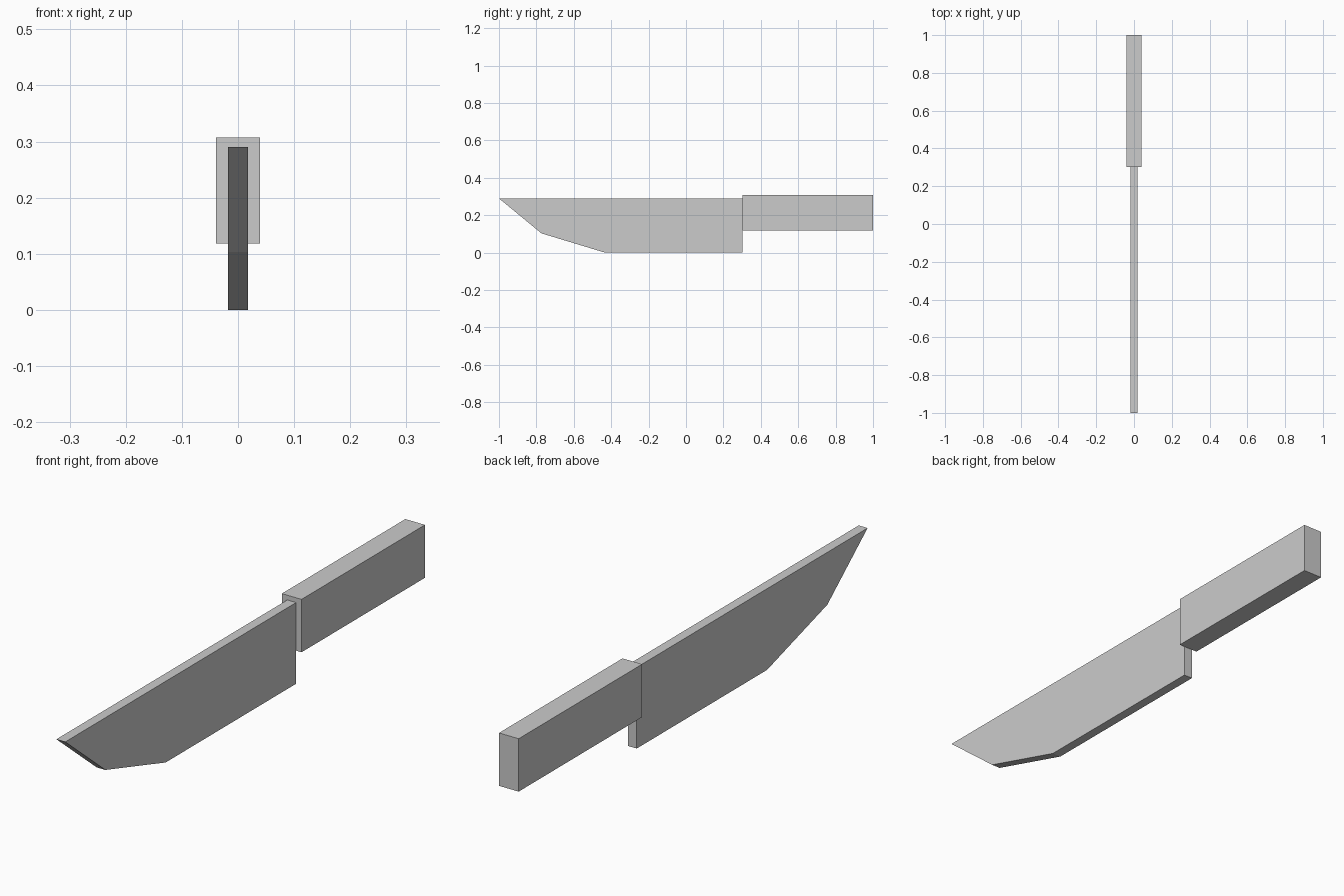
import bpy, bmesh

if "Cube" in bpy.data.objects:
    bpy.data.objects.remove(bpy.data.objects["Cube"])


def extrude_profile(name, profile, half_width):
    """Extrude a (y, z) outline symmetrically across x."""
    bm = bmesh.new()
    face = bm.faces.new([bm.verts.new((-half_width, y, z)) for y, z in profile])
    result = bmesh.ops.extrude_face_region(bm, geom=[face])
    verts = [v for v in result["geom"] if isinstance(v, bmesh.types.BMVert)]
    bmesh.ops.translate(bm, verts=verts, vec=(2 * half_width, 0, 0))
    bmesh.ops.recalc_face_normals(bm, faces=bm.faces)
    mesh = bpy.data.meshes.new(name)
    bm.to_mesh(mesh)
    bm.free()
    obj = bpy.data.objects.new(name, mesh)
    bpy.context.collection.objects.link(obj)
    return obj


# Blade: straight spine with a faceted belly rising to the tip
extrude_profile("blade", [(-1, 0.29), (-0.773, 0.103), (-0.433, 0),
                          (0.303, 0), (0.303, 0.29)], 0.0175)

# Handle: thicker rectangular block behind the blade
extrude_profile("handle", [(0.303, 0.118), (1, 0.118),
                           (1, 0.307), (0.303, 0.307)], 0.0388)
